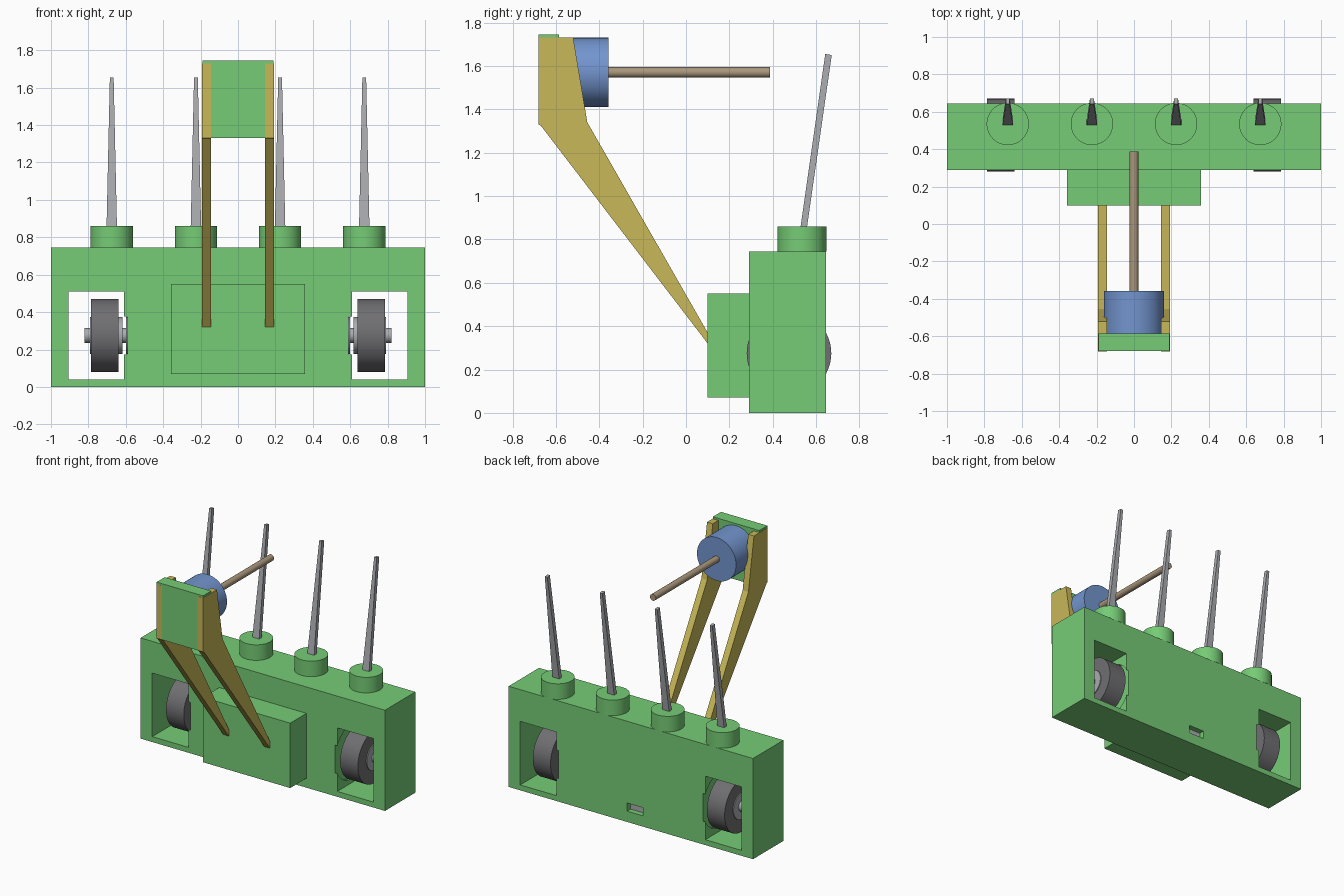
import bpy, bmesh
from math import pi
from mathutils import Matrix

if "Cube" in bpy.data.objects:
    bpy.data.objects.remove(bpy.data.objects["Cube"])


def material(name, r, g, b):
    m = bpy.data.materials.new(name)
    m.use_nodes = True
    m.diffuse_color = (r, g, b, 1)
    m.node_tree.nodes["Principled BSDF"].inputs["Base Color"].default_value = (r, g, b, 1)
    return m


green = material("green", 0.18, 0.6, 0.18)
yellow = material("mustard", 0.58, 0.48, 0.1)
blue = material("blue", 0.17, 0.3, 0.62)
tan = material("tan", 0.4, 0.31, 0.2)
dark = material("dark grey", 0.16, 0.16, 0.17)
light = material("light grey", 0.4, 0.41, 0.43)


def finish(name, bm, mat, smooth=False):
    bmesh.ops.recalc_face_normals(bm, faces=bm.faces)
    mesh = bpy.data.meshes.new(name)
    bm.to_mesh(mesh)
    bm.free()
    ob = bpy.data.objects.new(name, mesh)
    bpy.context.collection.objects.link(ob)
    mesh.materials.append(mat)
    if smooth:
        bpy.ops.object.select_all(action="DESELECT")
        ob.select_set(True)
        bpy.context.view_layer.objects.active = ob
        bpy.ops.object.shade_smooth_by_angle()
    return ob


def box(name, x, y, z, mat):
    bm = bmesh.new()
    bmesh.ops.create_cube(bm, size=1)
    for v in bm.verts:
        v.co = [lo + (c + 0.5) * (hi - lo) for c, (lo, hi) in zip(v.co, (x, y, z))]
    return finish(name, bm, mat)


def cylinder(name, axis, start, end, a, b, radius, mat, sides=48):
    """Cylinder along an axis; a and b are its centre on the other two axes."""
    mid = (start + end) / 2
    place = {"x": Matrix.Translation((mid, a, b)) @ Matrix.Rotation(pi / 2, 4, "Y"),
             "y": Matrix.Translation((a, mid, b)) @ Matrix.Rotation(pi / 2, 4, "X"),
             "z": Matrix.Translation((a, b, mid))}[axis]
    bm = bmesh.new()
    bmesh.ops.create_cone(bm, cap_ends=True, segments=sides, radius1=radius,
                          radius2=radius, depth=abs(end - start), matrix=place)
    return finish(name, bm, mat, True)


def side_profile(name, points, x0, x1, mat, taper=1):
    """Side outline pushed along x; the upper end is narrowed by taper."""
    bm = bmesh.new()
    face = bm.faces.new([bm.verts.new((x0, y, z)) for y, z in points])
    moved = bmesh.ops.extrude_face_region(bm, geom=[face])["geom"]
    bmesh.ops.translate(bm, vec=(x1 - x0, 0, 0),
                        verts=[g for g in moved if isinstance(g, bmesh.types.BMVert)])
    mid = (x0 + x1) / 2
    for v in bm.verts:
        if v.co.z > 1:
            v.co.x = mid + (v.co.x - mid) * taper
    return finish(name, bm, mat)


def cut(target, cutter):
    cutter.hide_render = True
    mod = target.modifiers.new("cut", "BOOLEAN")
    mod.operation = "DIFFERENCE"
    mod.solver = "EXACT"
    mod.object = cutter
    bpy.context.view_layer.objects.active = target
    bpy.ops.object.modifier_apply(modifier=mod.name)
    bpy.data.objects.remove(cutter)


# Main housing with wheel openings and a rear slot
body = box("body", (-1, 1), (0.29, 0.645), (0, 0.745), green)
wheel_y, wheel_z = 0.475, 0.275
for s in (-1, 1):
    cut(body, box("opening_cutter", sorted((s * 0.61, s * 0.905)), (0.2, 0.8), (0.04, 0.51), green))
    cut(body, cylinder("recess_cutter", "x", s * 0.59, s * 0.7, 0.4675, wheel_z, 0.205, green))
cut(body, box("slot_cutter", (-0.1, 0.03), (0.595, 0.8), (0.08, 0.14), green))
box("rear_switch", (-0.1, 0.03), (0.59, 0.605), (0.08, 0.14), light)
box("front_box", (-0.357, 0.357), (0.1, 0.29), (0.07, 0.55), green)

# Wheels with hubs and axles
for s, side in ((-1, "right"), (1, "left")):
    cylinder(side + "_wheel", "x", s * 0.64, s * 0.785, wheel_y, wheel_z, 0.195, dark, 64)
    cylinder(side + "_hub", "x", s * 0.618, s * 0.791, wheel_y, wheel_z, 0.098, light)
    cylinder(side + "_axle", "x", s * 0.58, s * 0.82, wheel_y, wheel_z, 0.04, light, 32)
    cylinder(side + "_motor_face", "x", s * 0.585, s * 0.598, wheel_y, wheel_z, 0.1, light)

# Row of knobs, each carrying a leaning tapered spike
spike = [(0.527, 0.85), (0.557, 0.85), (0.672, 1.65), (0.642, 1.655)]
for i in range(4):
    x = -0.675 + 0.45 * i
    cylinder(f"knob_{i + 1}", "z", 0.745, 0.86, x, 0.535, 0.113, green)
    side_profile(f"spike_{i + 1}", spike, x - 0.028, x + 0.028, light, 0.36)

# Pair of bent arms holding the head
arm = [(0.1, 0.32), (0.1, 0.37), (-0.455, 1.34), (-0.52, 1.73), (-0.681, 1.73), (-0.681, 1.33), (-0.67, 1.325)]
for s, side in ((-1, "right"), (1, "left")):
    side_profile(side + "_arm", arm, s * 0.145, s * 0.192, yellow)

# Head plate, motor and shaft
box("head_plate", (-0.19, 0.19), (-0.68, -0.585), (1.33, 1.745), green)
cylinder("motor", "y", -0.585, -0.357, 0, 1.57, 0.16, blue, 64)
cylinder("motor_shaft", "y", -0.36, 0.387, 0, 1.57, 0.024, tan, 24)
